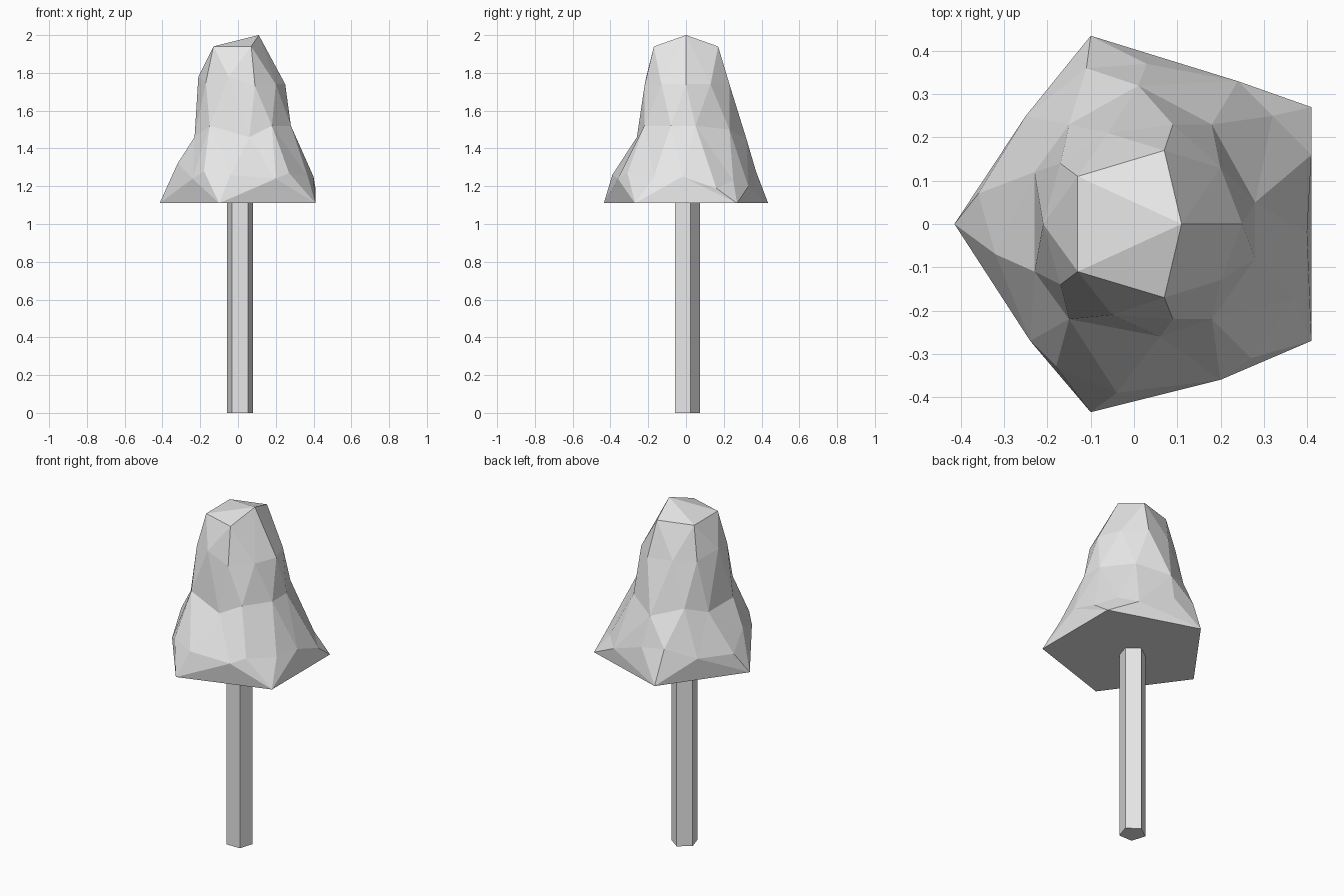
import bpy
import math

default_cube = bpy.data.objects.get("Cube")
if default_cube:
    bpy.data.objects.remove(default_cube, do_unlink=True)


def make_material(name, colour):
    material = bpy.data.materials.new(name)
    material.use_nodes = True
    material.diffuse_color = colour
    material.node_tree.nodes["Principled BSDF"].inputs["Base Color"].default_value = colour
    return material


def make_object(name, points, faces, material):
    mesh = bpy.data.meshes.new(name)
    mesh.from_pydata(points, [], faces)
    mesh.materials.append(material)
    mesh.update()
    part = bpy.data.objects.new(name, mesh)
    bpy.context.collection.objects.link(part)
    return part


grey = make_material("plain grey", (0.8, 0.8, 0.8, 1))
base_height = 1.11

# Trunk: a five-sided prism, one corner pointing back
corners = [math.radians(90 + 72 * k) for k in range(5)]
trunk_points = [(0.01 + 0.073 * math.cos(a), 0.073 * math.sin(a), z)
                for z in (0, base_height) for a in corners]
trunk_faces = [(k, (k + 1) % 5, (k + 1) % 5 + 5, k + 5) for k in range(5)]
trunk_faces += [(4, 3, 2, 1, 0), (5, 6, 7, 8, 9)]
make_object("trunk", trunk_points, trunk_faces, grey)

# Crown rings, each anticlockwise from +x
top = [(.11, 0, 2), (.07, .17, 1.94), (-.13, .11, 1.94),
       (-.13, -.11, 1.94), (.07, -.17, 1.94)]
shoulder = [(.25, 0, 1.74), (.2, .13, 1.74), (.09, .23, 1.74), (-.06, .21, 1.75),
            (-.17, .14, 1.75), (-.21, 0, 1.78), (-.17, -.14, 1.75),
            (-.05, -.21, 1.78), (.09, -.22, 1.73), (.2, -.13, 1.74)]
waist = [(.28, .05, 1.52), (.18, .23, 1.5), (.01, .32, 1.45), (-.15, .23, 1.5),
         (-.23, .12, 1.46), (-.23, -.11, 1.46), (-.15, -.22, 1.52),
         (.06, -.26, 1.46), (.18, -.22, 1.52), (.28, -.08, 1.52)]
skirt = [(.41, .16, 1.19), (.32, .25, 1.23), (.03, .37, 1.28), (-.11, .36, 1.3),
         (-.36, .07, 1.23), (-.32, -.07, 1.32), (-.18, -.33, 1.28),
         (-.04, -.39, 1.26), (.27, -.31, 1.27), (.37, -.17, 1.25)]
hollow = [(.4, -.02, 1.25), (.24, .33, 1.2), (-.25, .25, 1.24),
          (-.24, -.27, 1.24), (.2, -.36, 1.24)]
rim = [(x, y, base_height) for x, y in
       ((.41, .27), (-.1, .435), (-.415, 0), (-.1, -.435), (.41, -.27))]

points = []
start = {}
for name, ring in (("top", top), ("shoulder", shoulder), ("waist", waist),
                   ("skirt", skirt), ("hollow", hollow), ("rim", rim)):
    start[name] = (len(points), len(ring))
    points += ring


def at(name, k):
    first, count = start[name]
    return first + k % count


# Crown faces, one fifth at a time
faces = []
for k in range(5):
    even, odd = 2 * k, 2 * k + 1
    # Cap edge down to the shoulder
    faces.append((at("top", k), at("shoulder", even - 1), at("shoulder", even)))
    faces.append((at("top", k), at("shoulder", even), at("shoulder", odd)))
    faces.append((at("top", k), at("shoulder", odd), at("top", k + 1)))
    # Shoulder to waist, zigzag
    for j in (even, odd):
        faces.append((at("shoulder", j), at("waist", j), at("shoulder", j + 1)))
        faces.append((at("shoulder", j), at("waist", j - 1), at("waist", j)))
    # Waist to skirt, with a hollow between neighbouring corners
    faces.append((at("waist", even - 1), at("hollow", k), at("waist", even)))
    faces.append((at("waist", even), at("hollow", k), at("skirt", even)))
    faces.append((at("waist", even - 1), at("skirt", even - 1), at("hollow", k)))
    faces.append((at("waist", even), at("skirt", even), at("skirt", odd)))
    faces.append((at("waist", even), at("skirt", odd), at("waist", odd)))
    # Pointed corners of the rim
    faces.append((at("skirt", even), at("rim", k), at("skirt", odd)))
    faces.append((at("hollow", k), at("rim", k), at("skirt", even)))
    faces.append((at("hollow", k), at("skirt", even - 1), at("rim", k - 1)))
    faces.append((at("hollow", k), at("rim", k - 1), at("rim", k)))

# Tilted cap and flat underside
faces += [(at("top", 0), at("top", k), at("top", k + 1)) for k in (1, 2, 3)]
faces.append([at("rim", k) for k in reversed(range(5))])
make_object("crown", points, faces, grey)
